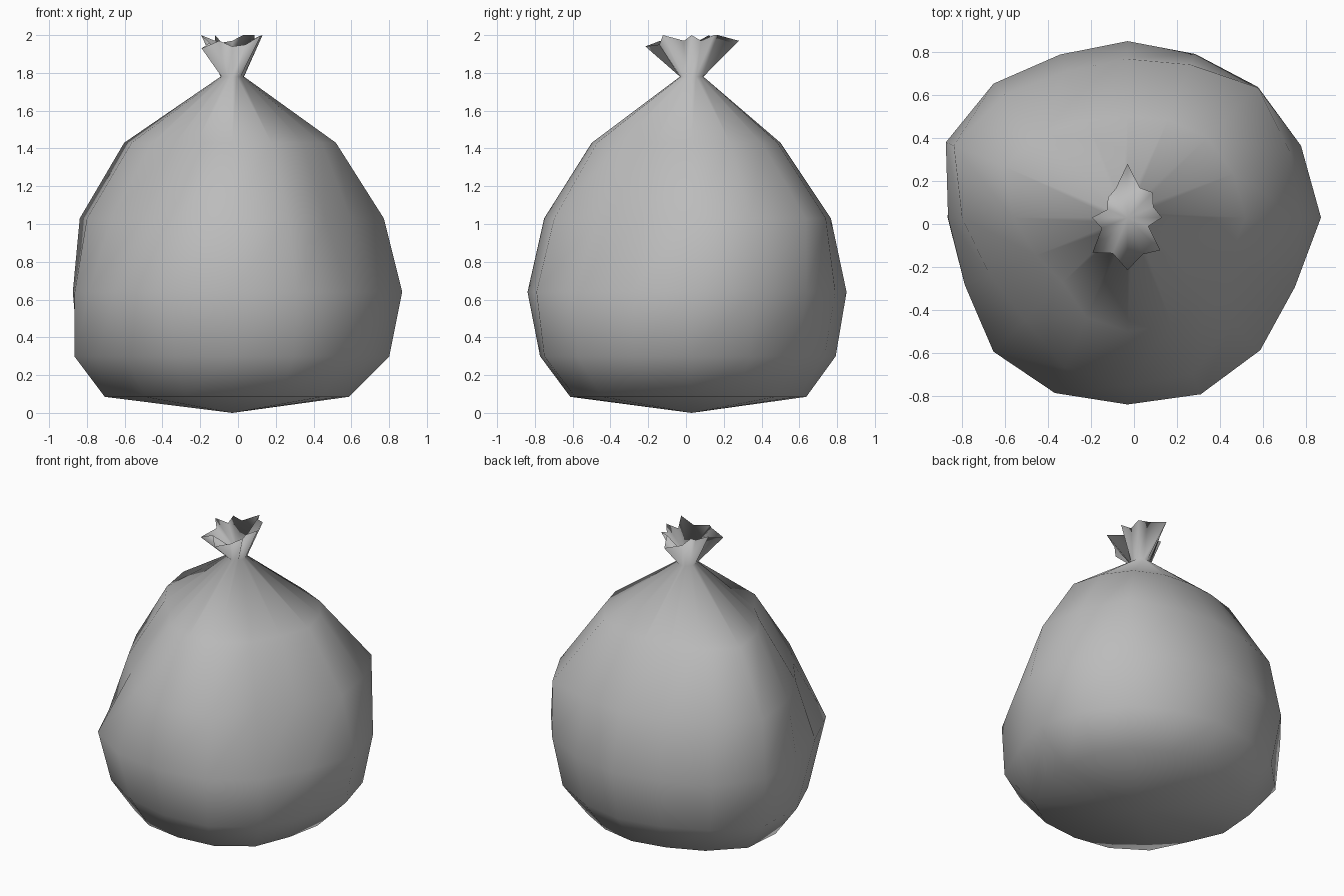
import bpy
import bmesh
from math import cos, sin, radians, exp

cube = bpy.data.objects.get("Cube")
if cube:
    bpy.data.objects.remove(cube, do_unlink=True)

SIDES = 16
CX, CY = -0.03, 0.03

grey = bpy.data.materials.new("bag grey")
grey.use_nodes = True
colour = (0.5, 0.5, 0.5, 1)
grey.diffuse_color = colour
grey.node_tree.nodes["Principled BSDF"].inputs["Base Color"].default_value = colour


def ring(bm, points):
    """Add one closed row of vertices given as (radius, height) around the axis."""
    row = []
    for i, (radius, z) in enumerate(points):
        a = radians(360 / SIDES * i)
        row.append(bm.verts.new((CX + radius * cos(a), CY + radius * sin(a), z)))
    return row


def bridge(bm, low, high):
    for i in range(SIDES):
        j = (i + 1) % SIDES
        bm.faces.new((low[i], low[j], high[j], high[i]))


def fan(bm, row, z):
    """Close a row with triangles meeting at a point on the axis."""
    tip = bm.verts.new((CX, CY, z))
    for i in range(SIDES):
        bm.faces.new((row[i], row[(i + 1) % SIDES], tip))


def finish(bm, name):
    bmesh.ops.recalc_face_normals(bm, faces=bm.faces)
    mesh = bpy.data.meshes.new(name)
    bm.to_mesh(mesh)
    bm.free()
    obj = bpy.data.objects.new(name, mesh)
    bpy.context.collection.objects.link(obj)
    mesh.materials.append(grey)
    mesh.shade_smooth()


# Lumpy girth of the sack, counter-clockwise from +x
girth = [.9, .87, .85, .82, .82, .82, .88, .91,
         .83, .82, .89, .89, .87, .89, .88, .85]
# Height and relative width of each row
profile = [(.085, .74), (.3, .93), (.64, 1), (1.03, .9), (1.43, .61)]
# Soft dents (positive) and bulges (negative): direction, height, depth, reach
dents = [(225, 1.22, .19, .3), (325, 1.03, .12, .25), (240, .35, .05, .2),
         (45, 1.03, -.09, .25), (0, 0, .06, .2), (160, 1.25, -.09, .32),
         (175, .2, -.08, .25), (90, 1.43, .03, .25), (312, .25, -.04, .2)]


def body_radius(i, z, width):
    r = girth[i] * width
    for angle, height, depth, reach in dents:
        turn = (360 / SIDES * i - angle + 180) % 360 - 180
        r -= depth * exp(-(turn / 22) ** 2 - ((z - height) / reach) ** 2)
    return r


# Sack with gathered neck and flared tuft, one continuous skin
bm = bmesh.new()
rows = [ring(bm, [(body_radius(i, z, w), z) for i in range(SIDES)])
        for z, w in profile]
rows.append(ring(bm, [(.062, 1.78)] * SIDES))

# Star-shaped frill, radius and height of each point
frill_radius = [.16, .13, .165, .15, .25, .145, .13, .1,
                .165, .13, .23, .18, .245, .185, .215, .105]
frill_drop = [0, .03, 0, 0, .03, .04, 0, .03,
              0, .04, .07, .03, .06, .05, 0, .03]
rows.append(ring(bm, [(r, 2 - d) for r, d in zip(frill_radius, frill_drop)]))

for low, high in zip(rows, rows[1:]):
    bridge(bm, low, high)
fan(bm, rows[0], 0)
# Sunken centre of the tuft
fan(bm, rows[-1], 1.82)
finish(bm, "bin_bag")
